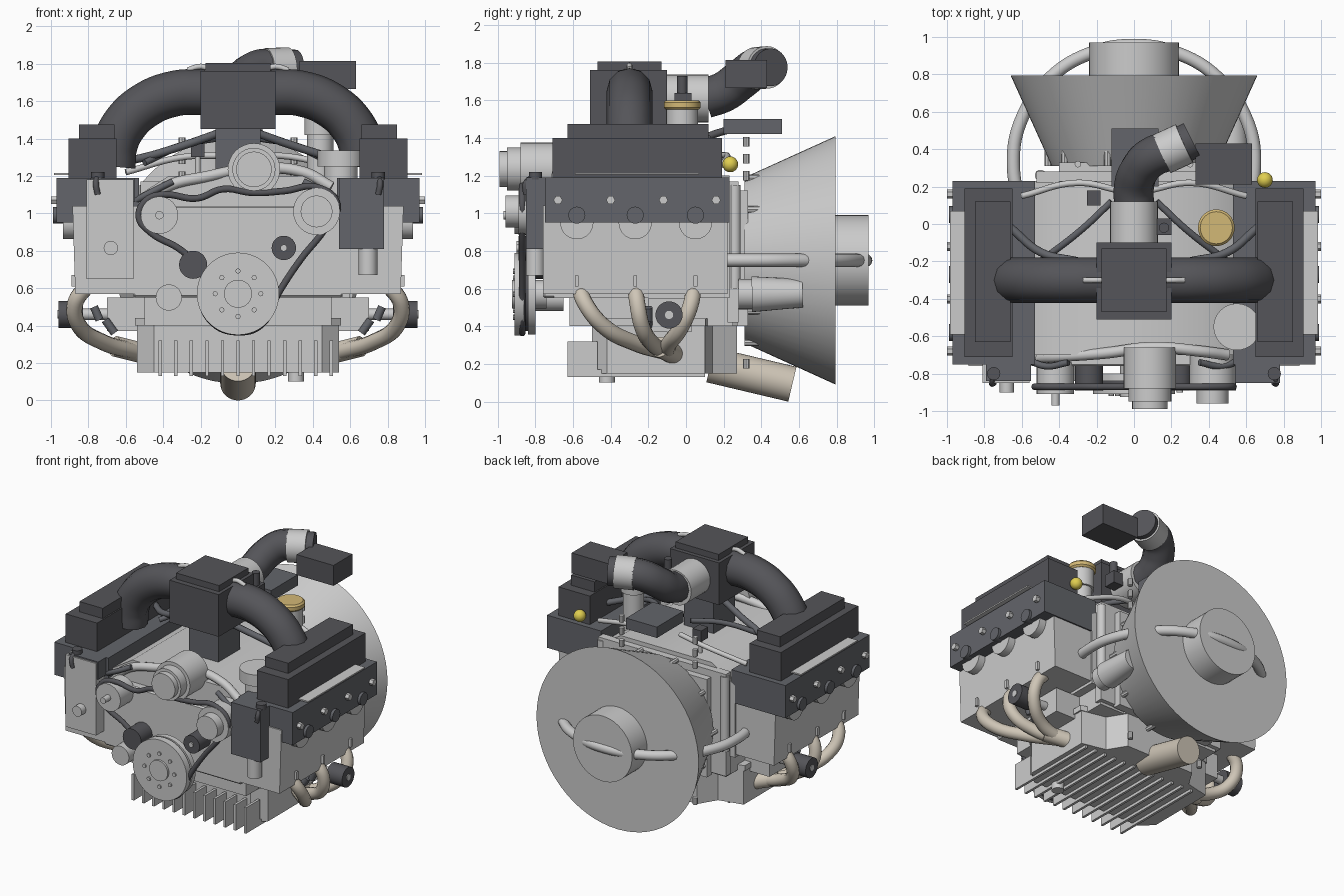
import bpy, bmesh, math
from mathutils import Vector

if "Cube" in bpy.data.objects:
    bpy.data.objects.remove(bpy.data.objects["Cube"])


def mat(name, c):
    m = bpy.data.materials.new(name)
    m.diffuse_color = (*c, 1)
    m.use_nodes = True
    m.node_tree.nodes["Principled BSDF"].inputs["Base Color"].default_value = m.diffuse_color
    return m


DARK = mat("charcoal", (0.09, 0.09, 0.10))
SLATE = mat("slate", (0.125, 0.13, 0.145))
LIGHT = mat("light_metal", (0.62, 0.62, 0.63))
BEIGE = mat("beige", (0.62, 0.56, 0.47))
TAN = mat("tan", (0.65, 0.48, 0.18))
YELLOW = mat("yellow", (0.75, 0.62, 0.08))


def finish(name, bm, m):
    bmesh.ops.recalc_face_normals(bm, faces=bm.faces)
    me = bpy.data.meshes.new(name)
    bm.to_mesh(me)
    bm.free()
    ob = bpy.data.objects.new(name, me)
    bpy.context.collection.objects.link(ob)
    if m:
        me.materials.append(m)
    return ob


def box(name, x, y, z, m=None, bevel=0.0):
    bm = bmesh.new()
    bmesh.ops.create_cube(bm, size=1)
    for v in bm.verts:
        v.co = [(a[0] + a[1]) / 2 + c * abs(a[1] - a[0]) for a, c in zip((x, y, z), v.co)]
    if bevel:
        bmesh.ops.bevel(bm, geom=bm.edges[:], offset=bevel, segments=1, affect='EDGES')
    return finish(name, bm, m)


def cyl(name, a, b, r, m=None, r2=None, n=32):
    a, b = Vector(a), Vector(b)
    bm = bmesh.new()
    bmesh.ops.create_cone(bm, cap_ends=True, segments=n, radius1=r,
                          radius2=r if r2 is None else r2, depth=(b - a).length)
    q = Vector((0, 0, 1)).rotation_difference(b - a)
    for v in bm.verts:
        v.co = q @ v.co + (a + b) / 2
    return finish(name, bm, m)


def prism(name, pts, h0, h1, m=None, axis='Y'):
    # profile in x-z extruded along y, or in x-y extruded along z
    bm = bmesh.new()
    place = (lambda p, h: (p[0], h, p[1])) if axis == 'Y' else (lambda p, h: (p[0], p[1], h))
    a, b = ([bm.verts.new(place(p, h)) for p in pts] for h in (h0, h1))
    bm.faces.new(a)
    bm.faces.new(b)
    for i in range(len(pts)):
        bm.faces.new((a[i - 1], a[i], b[i], b[i - 1]))
    return finish(name, bm, m)


def tube(name, pts, r, m=None, closed=False, res=8):
    cu = bpy.data.curves.new(name, 'CURVE')
    cu.dimensions = '3D'
    cu.bevel_depth, cu.bevel_resolution = r, 4
    cu.resolution_u, cu.use_fill_caps = res, True
    sp = cu.splines.new('BEZIER')
    sp.bezier_points.add(len(pts) - 1)
    for bp, p in zip(sp.bezier_points, pts):
        bp.co = p
        bp.handle_left_type = bp.handle_right_type = 'AUTO'
    sp.use_cyclic_u = closed
    tmp = bpy.data.objects.new(name, cu)
    bpy.context.collection.objects.link(tmp)
    me = bpy.data.meshes.new_from_object(tmp.evaluated_get(bpy.context.evaluated_depsgraph_get()))
    bpy.data.objects.remove(tmp)
    ob = bpy.data.objects.new(name, me)
    bpy.context.collection.objects.link(ob)
    me.materials.clear()
    if m:
        me.materials.append(m)
    return ob


# Central block with flat valley, and rear plates
prism("engine_block", [(-.56, .55), (.56, .55), (.56, 1.08), (.37, 1.2), (-.37, 1.2), (-.56, 1.08)], -.70, .23, LIGHT)
box("front_cover", (-.56, .56), (-.76, -.69), (.55, 1.04), None, .01)
box("block_skirt", (-.5, .5), (-.62, .25), (.40, .56))
box("rear_plate", (-.52, .52), (.22, .28), (.42, 1.17))
box("rear_flange", (-.40, .40), (.27, .33), (.40, 1.12))

# Cylinder banks, heads, valve covers, exhausts
for s in (-1, 1):
    side = "right" if s > 0 else "left"
    prism(side + "_bank", [(s * .54, .57), (s * .87, .57), (s * .885, 1.04), (s * .54, 1.04)], -.76, .22)
    box(side + "_head", (s * .53, s * .97), (-.75, .23), (.95, 1.19), SLATE)
    box(side + "_valve_cover", (s * .65, s * .905), (-.71, .19), (1.18, 1.40), DARK)
    box(side + "_cover_ridge", (s * .66, s * .85), (-.63, .12), (1.39, 1.475), DARK)
    box(side + "_cover_strip", (s * .90, s * .985), (-.59, .07), (1.205, 1.215), LIGHT)
    for y in (-.68, -.40, -.12, .16):
        cyl(side + "_head_bolt", (s * .95, y, 1.07), (s, y, 1.07), .024, LIGHT, n=6)
    for y in (-.58, -.27, .05):
        cyl(side + "_plug", (s * .9, y, .99), (s * .99, y, .99), .045, SLATE)
        cyl(side + "_plug_boss", (s * .8, y, .95), (s * .935, y, .95), .088, LIGHT)
        box(side + "_bank_tab", (s * .85, s * .89), (y - .01, y + .01), (.61, .67))
    # tubular exhaust runners meeting at the collector
    for y in (-.57, -.27, .04):
        tube(side + "_exhaust_runner", [(s * .80, y, .62), (s * .87, y * .92 - .01, .52),
             (s * .85, y * .68 - .05, .40), (s * .72, y * .3 - .10, .31), (s * .55, -.1, .26)], .043, BEIGE)
    cyl(side + "_collector", (s * .66, -.14, .29), (s * .46, -.04, .24), .055, BEIGE)
    cyl(side + "_mount", (s * .83, -.09, .46), (s * .96, -.09, .46), .072, DARK)
    cyl(side + "_mount_bolt", (s * .95, -.09, .46), (s * .965, -.09, .46), .022, LIGHT)
    box(side + "_mount_arm", (s * .48, s * .70), (-.2, .03), (.37, .55))
    cyl(side + "_mount_stud", (s * .62, -.09, .46), (s * .84, -.09, .46), .03, LIGHT)
    # intake arms
    tube(side + "_intake_arm", [(s * .17, -.3, 1.65), (s * .34, -.3, 1.64), (s * .50, -.3, 1.575),
         (s * .61, -.3, 1.47), (s * .66, -.3, 1.36), (s * .67, -.3, 1.25)], .122, DARK, res=10)
    tube(side + "_plenum_handle", [(s * .15, -.3, 1.77), (s * .2, -.3, 1.785), (s * .27, -.3, 1.765)], .015, LIGHT)
    # wiring hoses
    tube(side + "_front_hose", [(s * .66, -.02, 1.27), (s * .5, -.15, 1.30), (s * .3, -.2, 1.36), (s * .1, -.25, 1.43)], .022, SLATE)
    tube(side + "_cross_hose", [(s * .12, .12, 1.40), (s * .28, -.03, 1.37), (s * .5, -.2, 1.27)], .018, SLATE)
    tube(side + "_rear_hose", [(s * .08, .18, 1.31), (s * .3, .22, 1.30), (s * .6, .15, 1.22)], .017, LIGHT)
    tube(side + "_side_wire", [(s * .58, -.72, 1.05), (s * .47, -.76, 1.11), (s * .35, -.74, 1.17)], .018, SLATE)
    for k in range(2):
        cyl(side + "_lower_bolt", (s * (.66 + k * .08), -.2, .36 + k * .07), (s * (.71 + k * .06), -.2, .43 + k * .07), .022, SLATE)
    cyl(side + "_rear_post", (s * .5, .26, .60), (s * .5, .26, 1.15), .03)

# Intake plenum, throttle and elbow
box("intake_plenum", (-.2, .2), (-.51, -.1), (1.45, 1.76), DARK)
box("plenum_lid", (-.175, .175), (-.47, -.13), (1.75, 1.805), DARK)
box("plenum_foot", (-.12, .12), (-.4, -.15), (1.19, 1.46), SLATE)
cyl("throttle_body", (0, -.11, 1.61), (0, .12, 1.61), .127, LIGHT)
tube("intake_elbow", [(0, .1, 1.61), (.0, .2, 1.645), (.03, .29, 1.71), (.1, .36, 1.765), (.2, .395, 1.775)], .107, DARK, res=10)
cyl("elbow_clamp", (.15, .375, 1.77), (.27, .43, 1.775), .113, LIGHT)
cyl("elbow_mouth", (.25, .42, 1.775), (.31, .45, 1.775), .10, DARK)
box("airflow_box", (.33, .63), (.21, .43), (1.665, 1.815), DARK)
box("ignition_plate", (-.12, .13), (.2, .51), (1.42, 1.50), SLATE)
tube("plate_stem", [(0, .05, 1.38), (0, .15, 1.42), (0, .25, 1.45)], .02, DARK)
box("throttle_sensor", (.12, .20), (-.06, .03), (1.55, 1.64), DARK)
cyl("sensor_neck", (.16, -.02, 1.62), (.16, -.02, 1.73), .027, DARK)
box("valley_sensor", (-.25, -.18), (.1, .18), (1.30, 1.38), DARK)
cyl("valley_sensor_stem", (-.215, .14, 1.19), (-.215, .14, 1.31), .014, LIGHT)

# Oil filler and dipstick
cyl("filler_neck", (.44, -.02, 1.42), (.44, -.02, 1.56), .085, LIGHT)
cyl("filler_stem", (.44, -.02, 1.10), (.44, -.02, 1.43), .07, LIGHT)
cyl("filler_cap", (.44, -.02, 1.55), (.44, -.02, 1.60), .098, TAN).modifiers.new("round", 'BEVEL').width = .012
bm = bmesh.new()
bmesh.ops.create_uvsphere(bm, u_segments=24, v_segments=12, radius=.042)
bmesh.ops.translate(bm, verts=bm.verts, vec=(.7, .235, 1.26))
finish("dipstick_knob", bm, YELLOW)

# Sump with chamfered corners, cooling fins and exhaust outlet
outline = [(.45, -.5), (.54, -.42), (.54, .1), (.36, .14), (.28, .27)]
outline += [(-x, y) for x, y in reversed(outline)]
prism("sump", outline, .15, .42, None, 'Z')
prism("sump_flange", [(x * 1.02, y * 1.03) for x, y in outline], .40, .44, None, 'Z')
for i in range(12):
    x = -.415 + i * .083
    box("sump_fin", (x - .009, x + .009), (-.63, .1), (.13, .17))
    box("sump_fin_front", (x - .009, x + .009), (-.63, -.47), (.13, .32))
cyl("drain_plug", (.31, -.42, .10), (.31, -.42, .18), .042)
cyl("exhaust_outlet", (0, .13, .195), (0, .565, .092), .095, BEIGE)

# Bell housing, hub, ring pipe and flange bolts
cyl("bell_housing", (0, .31, .75), (0, .795, .75), .44, None, .66, 64)
cyl("output_hub", (0, .78, .75), (0, .97, .75), .24, None, None, 48)
tube("ring_pipe", [(.645 * math.cos(a * math.pi / 8), .335 + .62 * math.sin(a * math.pi / 8), .75) for a in range(16)],
     .035, LIGHT, True)
for i in range(10):
    a = (i + .5) * math.pi / 5
    x, z = .46 * math.sin(a), .75 + .46 * math.cos(a)
    cyl("bell_rib", (x, .31, z), (x, .47, z), .018, LIGHT, n=8)
for x in (-.3, .3):
    for z in (.2, 1.2, 1.29, 1.38):
        cyl("bell_bolt", (x, .32, z - .025), (x, .32, z + .025), .018, LIGHT, n=8)
cyl("starter_motor", (.52, .35, .57), (.52, .62, .575), .095, None, .075)
cyl("starter_nose", (.52, .28, .57), (.52, .36, .57), .08)

# Front pulleys and accessories
cyl("crank_pulley", (0, -.91, .57), (0, -.86, .57), .22, LIGHT, None, 48)
cyl("crank_pulley_groove", (0, -.87, .57), (0, -.83, .57), .195, DARK, None, 48)
cyl("crank_pulley_back", (0, -.84, .57), (0, -.80, .57), .215, LIGHT, None, 48)
cyl("crank_nose", (0, -.925, .57), (0, -.74, .57), .075, LIGHT)
for i in range(8):
    a = i * math.pi / 4
    cyl("crank_bolt", (.122 * math.cos(a), -.92, .57 + .122 * math.sin(a)),
        (.122 * math.cos(a), -.90, .57 + .122 * math.sin(a)), .014, n=8)
for name, x, z, r, y0, y1, m in (
        ("alternator_body", .085, 1.235, .14, -.88, -.66, LIGHT), ("alternator_ring", .085, 1.235, .115, -.95, -.87, LIGHT),
        ("alternator_pulley", .085, 1.235, .095, -.99, -.94, LIGHT),
        ("pump_pulley", -.42, .99, .1, -.91, -.74, LIGHT), ("pump_nub", -.42, .99, .022, -.97, -.9, LIGHT),
        ("compressor", .42, 1.01, .125, -.89, -.6, LIGHT), ("compressor_pulley", .42, 1.01, .085, -.96, -.88, LIGHT),
        ("small_idler", .245, .815, .065, -.89, -.74, DARK), ("idler_bolt", .245, .815, .018, -.90, -.88, LIGHT),
        ("tensioner", -.24, .725, .075, -.89, -.74, DARK), ("lower_boss", -.37, .55, .07, -.84, -.65, LIGHT),
        ("left_box_knob", -.68, .815, .038, -.9, -.84, LIGHT)):
    cyl(name, (x, y0, z), (x, y1, z), r, m)
tube("drive_belt", [(x, -.87, z) for x, z in ((-.53, .98), (-.49, 1.07), (-.40, 1.10), (-.22, 1.08), (-.08, 1.13), (.08, 1.11),
     (.25, 1.12), (.42, 1.14), (.53, 1.05), (.46, .91), (.34, .76), (.22, .58), (.12, .40), (0, .365), (-.13, .41),
     (-.2, .55), (-.19, .68), (-.30, .80), (-.47, .90))], .018, DARK, True, 6)
box("left_front_box", (-.81, -.56), (-.85, -.75), (.65, 1.18), LIGHT)
box("left_front_cap", (-.79, -.55), (-.84, -.75), (1.06, 1.19), SLATE)
box("right_front_box", (.54, .78), (-.85, -.75), (.81, 1.19), SLATE)
cyl("right_front_canister", (.695, -.80, .67), (.695, -.80, .82), .05, LIGHT)
for s in (-1, 1):
    cyl("front_box_fitting", (s * .75, -.80, 1.18), (s * .75, -.80, 1.22), .035, DARK)
    tube("front_box_pipe", [(s * .75, -.8, 1.2), (s * .76, -.85, 1.16), (s * .75, -.85, 1.10)], .016, DARK)
cyl("fluid_reservoir", (.55, -.55, 1.10), (.55, -.55, 1.27), .09, LIGHT)
cyl("reservoir_lid", (.55, -.55, 1.25), (.55, -.55, 1.335), .125, LIGHT)
tube("coolant_hose", [(-.52, -.72, 1.0), (-.42, -.71, 1.12), (-.15, -.69, 1.20), (.1, -.66, 1.24),
                      (.35, -.68, 1.22), (.5, -.70, 1.14)], .03, LIGHT)

# Smooth shading with sharp edges kept
for ob in bpy.context.scene.objects:
    ob.select_set(True)
    bpy.context.view_layer.objects.active = ob
bpy.ops.object.shade_smooth_by_angle(angle=math.radians(35))
